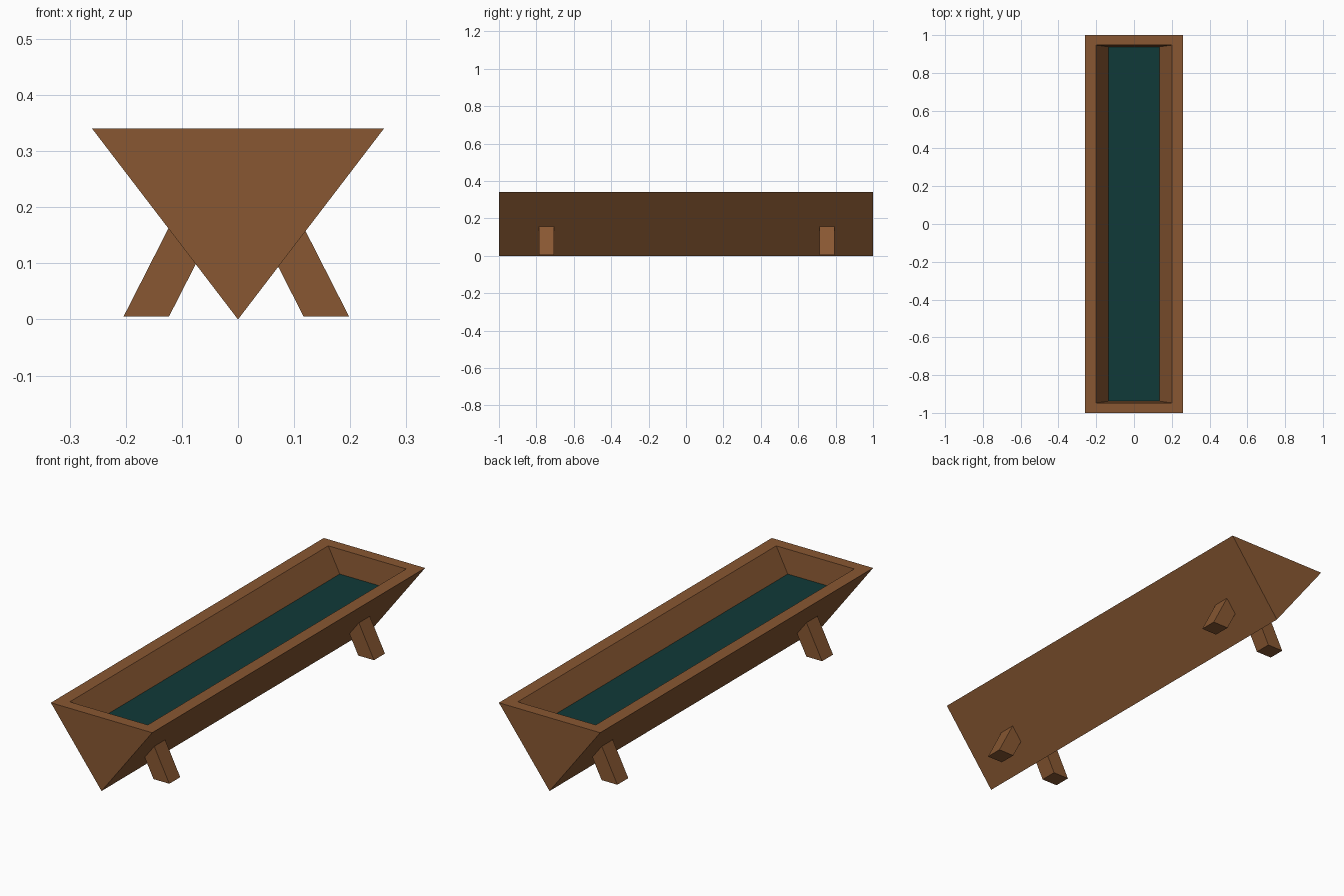
import bpy
import bmesh
from mathutils import Vector

if "Cube" in bpy.data.objects:
    bpy.data.objects.remove(bpy.data.objects["Cube"])


def make_material(name, rgb):
    mat = bpy.data.materials.new(name)
    mat.use_nodes = True
    mat.diffuse_color = (*rgb, 1)
    mat.node_tree.nodes["Principled BSDF"].inputs["Base Color"].default_value = (*rgb, 1)
    return mat


def prism(profile, y0, y1):
    """Extrude an (x, z) profile along y."""
    bm = bmesh.new()
    face = bm.faces.new([bm.verts.new((x, y0, z)) for x, z in profile])
    ext = bmesh.ops.extrude_face_region(bm, geom=[face], use_keep_orig=True)
    moved = [g for g in ext["geom"] if isinstance(g, bmesh.types.BMVert)]
    bmesh.ops.translate(bm, verts=moved, vec=(0, y1 - y0, 0))
    bmesh.ops.recalc_face_normals(bm, faces=bm.faces)
    return bm


def finish(bm, name, mat):
    bmesh.ops.recalc_face_normals(bm, faces=bm.faces)
    mesh = bpy.data.meshes.new(name)
    bm.to_mesh(mesh)
    bm.free()
    mesh.materials.append(mat)
    obj = bpy.data.objects.new(name, mesh)
    bpy.context.collection.objects.link(obj)
    return obj


wood = make_material("brown wood", (0.25, 0.097, 0.032))
water_mat = make_material("dark teal water", (0.005, 0.042, 0.04))

HALF_W, HEIGHT = 0.26, 0.34


# Trough: V-shaped prism whose top is inset for the rim, then sunk to the keel
def sink(bm, face, half_x, half_y, z):
    """Extrude a face to a new rectangle and return the new face."""
    new = bmesh.ops.extrude_discrete_faces(bm, faces=[face])["faces"][0]
    for v in new.verts:
        v.co = Vector((half_x if v.co.x > 0 else -half_x,
                       half_y if v.co.y > 0 else -half_y, z))
    return new


bm = prism([(-HALF_W, HEIGHT), (HALF_W, HEIGHT), (0, 0)], -1, 1)
top = max(bm.faces, key=lambda f: f.normal.z)
rim = sink(bm, top, 0.2, 0.947, HEIGHT)
sink(bm, rim, 0.002, 0.92, 0.006)
finish(bm, "trough", wood)

# Water surface
bm = bmesh.new()
bmesh.ops.create_grid(bm, x_segments=1, y_segments=1, size=1)
for v in bm.verts:
    v.co = Vector((v.co.x * 0.135, v.co.y * 0.938, 0.23))
water = finish(bm, "water", water_mat)
if water.data.polygons[0].normal.z < 0:
    water.data.flip_normals()

# Splayed legs, tucked slightly into the trough walls
leg_profile = [(0.12, 0.005), (0.201, 0.005), (0.117, 0.17), (0.069, 0.105)]
for end, y in (("front", -0.746), ("back", 0.754)):
    for side, s in (("left", 1), ("right", -1)):
        pts = [(s * x - 0.003, z) for x, z in leg_profile]
        finish(prism(pts, y - 0.04, y + 0.04), f"{end}_{side}_leg", wood)
